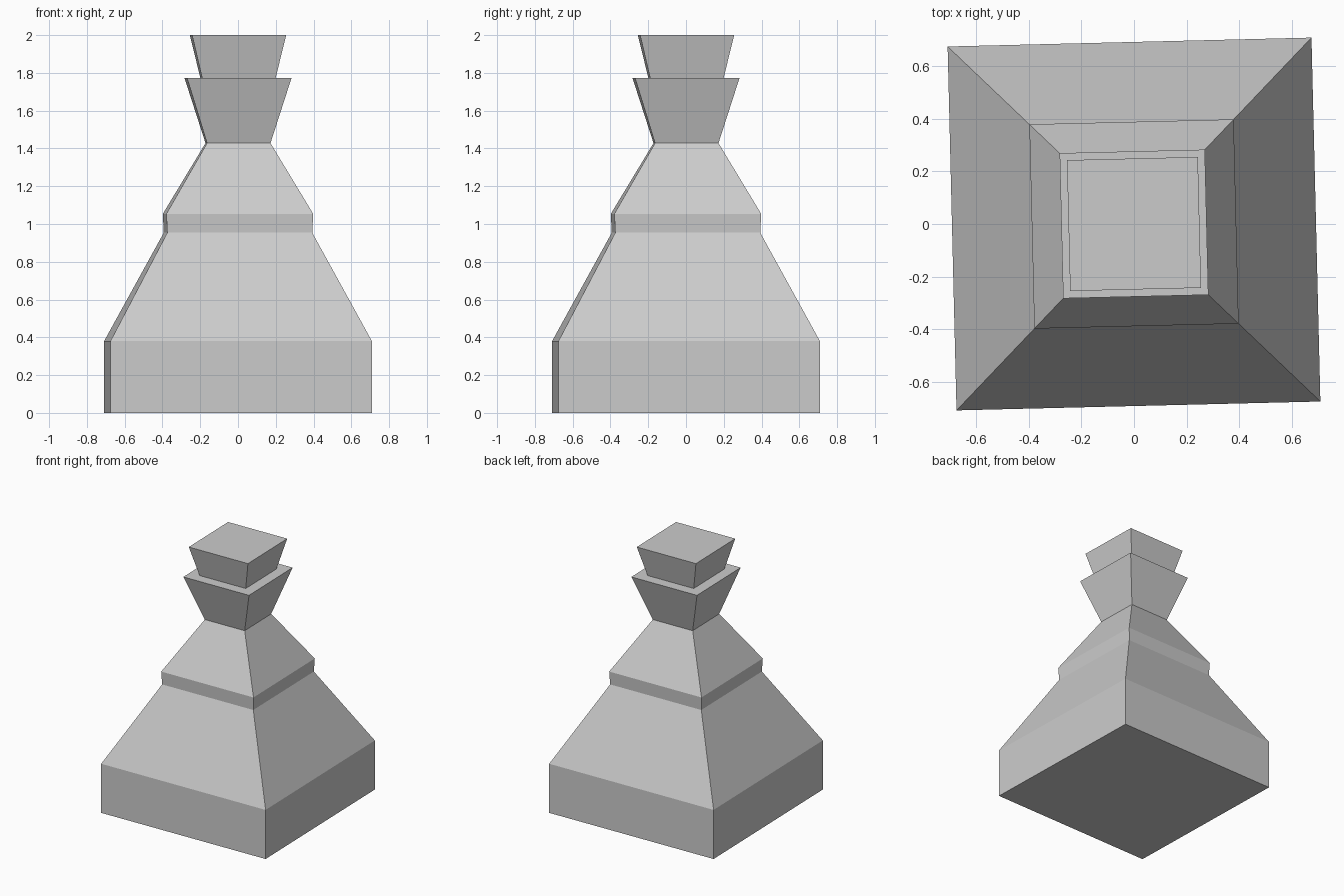
import bpy, bmesh, math

if "Cube" in bpy.data.objects:
    bpy.data.objects.remove(bpy.data.objects["Cube"])

TWIST = math.radians(1.4)                       # the square plan is slightly turned
TO_RADIUS = 1 / math.cos(math.radians(45) - TWIST)


def square_turning(name, profile, close_bottom=False, close_top=False):
    """Four-sided lathe of (half width along x, height) pairs."""
    bm = bmesh.new()
    rings = []
    for half, z in profile:
        r = half * TO_RADIUS
        angles = [TWIST + math.radians(45 + 90 * i) for i in range(4)]
        rings.append([bm.verts.new((r * math.cos(a), r * math.sin(a), z)) for a in angles])
    for low, high in zip(rings, rings[1:]):
        for i in range(4):
            j = (i + 1) % 4
            bm.faces.new((low[i], low[j], high[j], high[i]))
    if close_bottom:
        bm.faces.new(rings[0][::-1])
    if close_top:
        bm.faces.new(rings[-1])
    mesh = bpy.data.meshes.new(name)
    bm.to_mesh(mesh)
    bm.free()
    obj = bpy.data.objects.new(name, mesh)
    bpy.context.collection.objects.link(obj)
    return obj


# Plinth and lower slope
square_turning("base", [(0.709, 0), (0.709, 0.38), (0.393, 0.954)], close_bottom=True)

# Narrow band and upper slope
square_turning("shoulder", [(0.393, 0.954), (0.398, 1.054), (0.172, 1.428)])

# Flared head with its flat ledge
square_turning("head", [(0.172, 1.428), (0.283, 1.772), (0.199, 1.772)])

# Flared cap on top
square_turning("cap", [(0.199, 1.772), (0.255, 2.0)], close_top=True)
